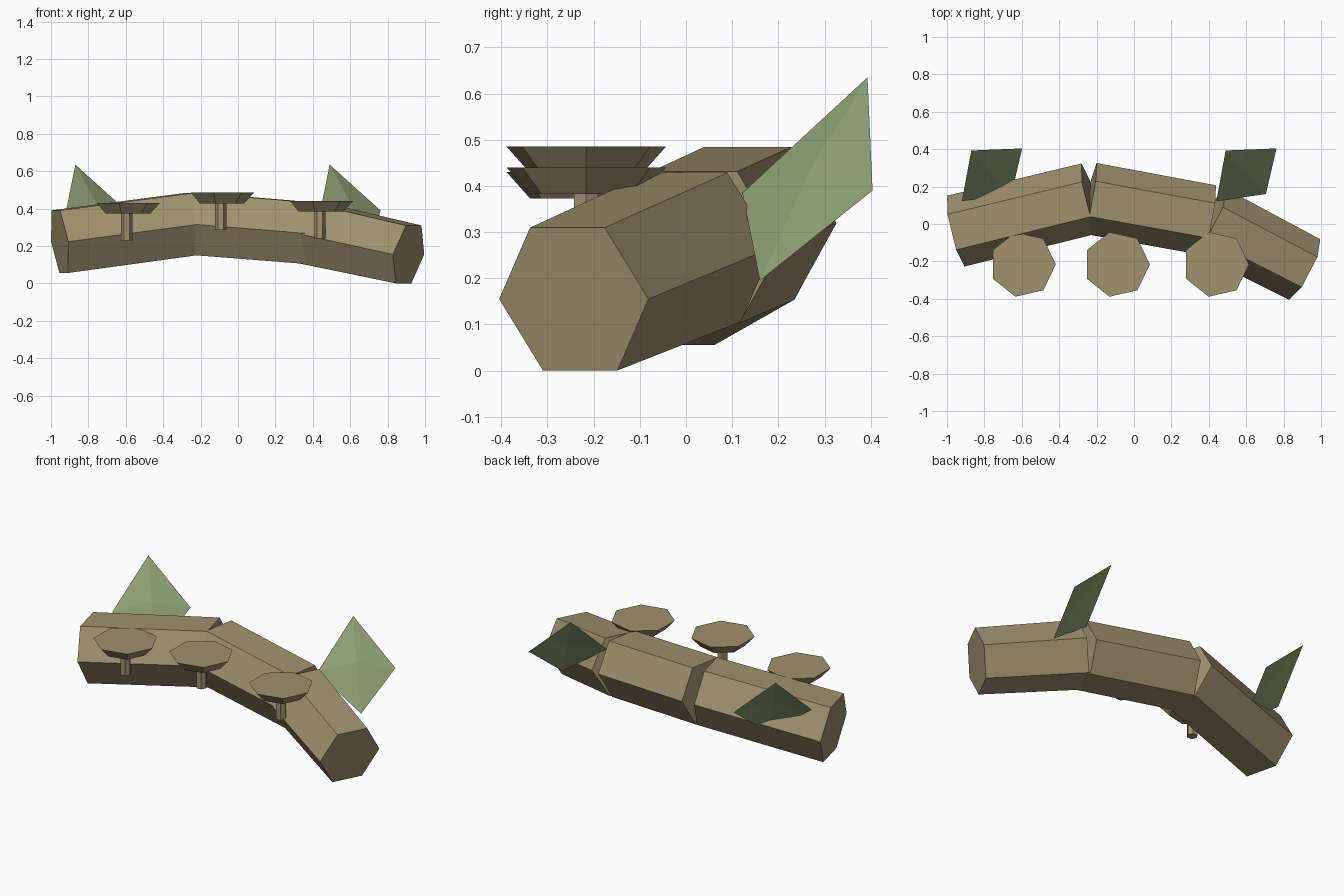
import bpy
import math
from mathutils import Vector

if "Cube" in bpy.data.objects:
    bpy.data.objects.remove(bpy.data.objects["Cube"])


def srgb(r, g, b):
    def lin(c):
        c /= 255
        return c / 12.92 if c <= 0.04045 else ((c + 0.055) / 1.055) ** 2.4
    return (lin(r), lin(g), lin(b), 1)


def material(name, rgb):
    m = bpy.data.materials.new(name)
    m.diffuse_color = srgb(*rgb)
    m.use_nodes = True
    m.node_tree.nodes["Principled BSDF"].inputs["Base Color"].default_value = m.diffuse_color
    return m


BARK = material("bark_brown", (160, 145, 112))
LEAF = material("leaf_green", (143, 161, 118))


def add_object(name, verts, faces, mat):
    me = bpy.data.meshes.new(name)
    me.from_pydata(verts, [], faces)
    me.materials.append(mat)
    me.update()
    ob = bpy.data.objects.new(name, me)
    bpy.context.collection.objects.link(ob)
    return ob


def prism(name, p0, p1, r0, r1, sides, mat):
    """Closed tapered prism between two points, first corner to the side."""
    p0, p1 = Vector(p0), Vector(p1)
    d = (p1 - p0).normalized()
    if abs(d.z) > 0.99:
        s, u = Vector((1, 0, 0)), Vector((0, 1, 0))
    else:
        u = d.cross(Vector((0, 0, 1))).normalized()
        s, u = -u, d.cross(-u)
    verts = []
    for p, r in ((p0, r0), (p1, r1)):
        for i in range(sides):
            a = 2 * math.pi * i / sides
            verts.append(p + r * (math.cos(a) * s + math.sin(a) * u))
    faces = [(i, (i + 1) % sides, sides + (i + 1) % sides, sides + i)
             for i in range(sides)]
    faces += [tuple(reversed(range(sides))), tuple(range(sides, 2 * sides))]
    return add_object(name, verts, faces, mat)


# Bent log: three hexagonal segments meeting at the joints
path = [(-0.953, -0.038, 0.223), (-0.235, 0.137, 0.319),
        (0.404, 0.02, 0.267), (0.912, -0.243, 0.155)]
radii = [0.195, 0.192, 0.19, 0.182]
for i in range(3):
    prism(f"log_segment_{i + 1}", path[i], path[i + 1],
          radii[i], radii[i + 1], 6, BARK)

# Mushrooms along the front: thin stem and seven-sided flared cap
for i, (x, z) in enumerate([(-0.595, 0.43), (-0.092, 0.485), (0.438, 0.44)]):
    y = -0.216
    prism(f"mushroom_stem_{i + 1}", (x, y, z - 0.2), (x, y, z - 0.05),
          0.03, 0.03, 6, BARK)
    prism(f"mushroom_cap_{i + 1}", (x, y, z - 0.057), (x, y, z),
          0.125, 0.177, 7, BARK)

# Leaves behind the log: four-sided sheets with a slightly raised centre
tip, right, base, left = (Vector(v) for v in (
    (0.49, 0.393, 0.635), (0.762, 0.404, 0.39),
    (0.705, 0.16, 0.195), (0.44, 0.122, 0.385)))
normal = (right - left).cross(tip - base).normalized()
centre = (tip + right + base + left) / 4
centre += 0.03 * (tip - base).normalized() + 0.02 * normal
for i, dx in enumerate((-1.36, 0)):
    off = Vector((dx, 0, 0))
    add_object(f"leaf_{i + 1}",
               [v + off for v in (centre, tip, left, base, right)],
               [(0, 1, 2), (0, 2, 3), (0, 3, 4), (0, 4, 1)], LEAF)
